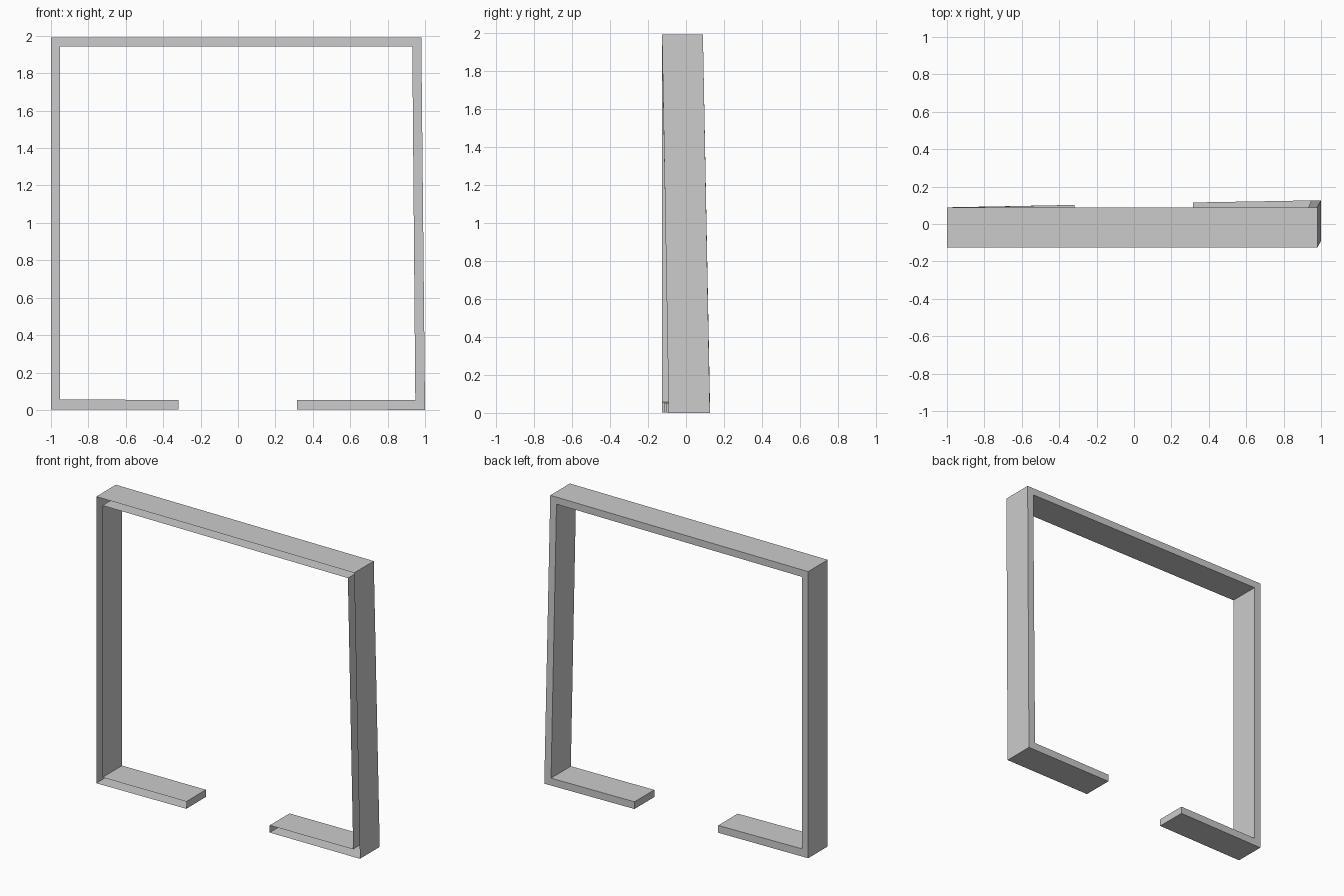
import bpy, bmesh

if "Cube" in bpy.data.objects:
    bpy.data.objects.remove(bpy.data.objects["Cube"])

# Stations along the trim: outer (x, z), inner (x, z), front y, back y
stations = [
    ((-0.318, 0.003), (-0.318, 0.053), -0.113, 0.102),   # left foot end
    ((-1.0, 0.003), (-0.952, 0.056), -0.126, 0.089),     # bottom left corner
    ((-1.0, 1.992), (-0.952, 1.943), -0.126, 0.089),     # top left corner
    ((0.98, 1.992), (0.932, 1.943), -0.126, 0.089),      # top right corner
    ((1.0, 0.0), (0.948, 0.052), -0.091, 0.126),         # bottom right corner
    ((0.315, 0.003), (0.315, 0.053), -0.102, 0.115),     # right foot end
]

bm = bmesh.new()
rings = []
for (ox, oz), (ix, iz), front, back in stations:
    rings.append([bm.verts.new(p) for p in (
        (ox, front, oz), (ox, back, oz), (ix, back, iz), (ix, front, iz))])

# Outer, back and inner walls; the front of the channel stays open
for a, b in zip(rings, rings[1:]):
    for i in range(3):
        bm.faces.new((a[i], a[i + 1], b[i + 1], b[i]))

# Closed foot ends
bm.faces.new(rings[0][::-1])
bm.faces.new(rings[-1])

# Back wall must face +y
bmesh.ops.recalc_face_normals(bm, faces=bm.faces[:])
bm.normal_update()
if max(bm.faces, key=lambda f: abs(f.normal.y)).normal.y < 0:
    bmesh.ops.reverse_faces(bm, faces=bm.faces[:])

mesh = bpy.data.meshes.new("door_frame_trim")
bm.to_mesh(mesh)
bm.free()
frame = bpy.data.objects.new("door_frame_trim", mesh)
bpy.context.collection.objects.link(frame)
